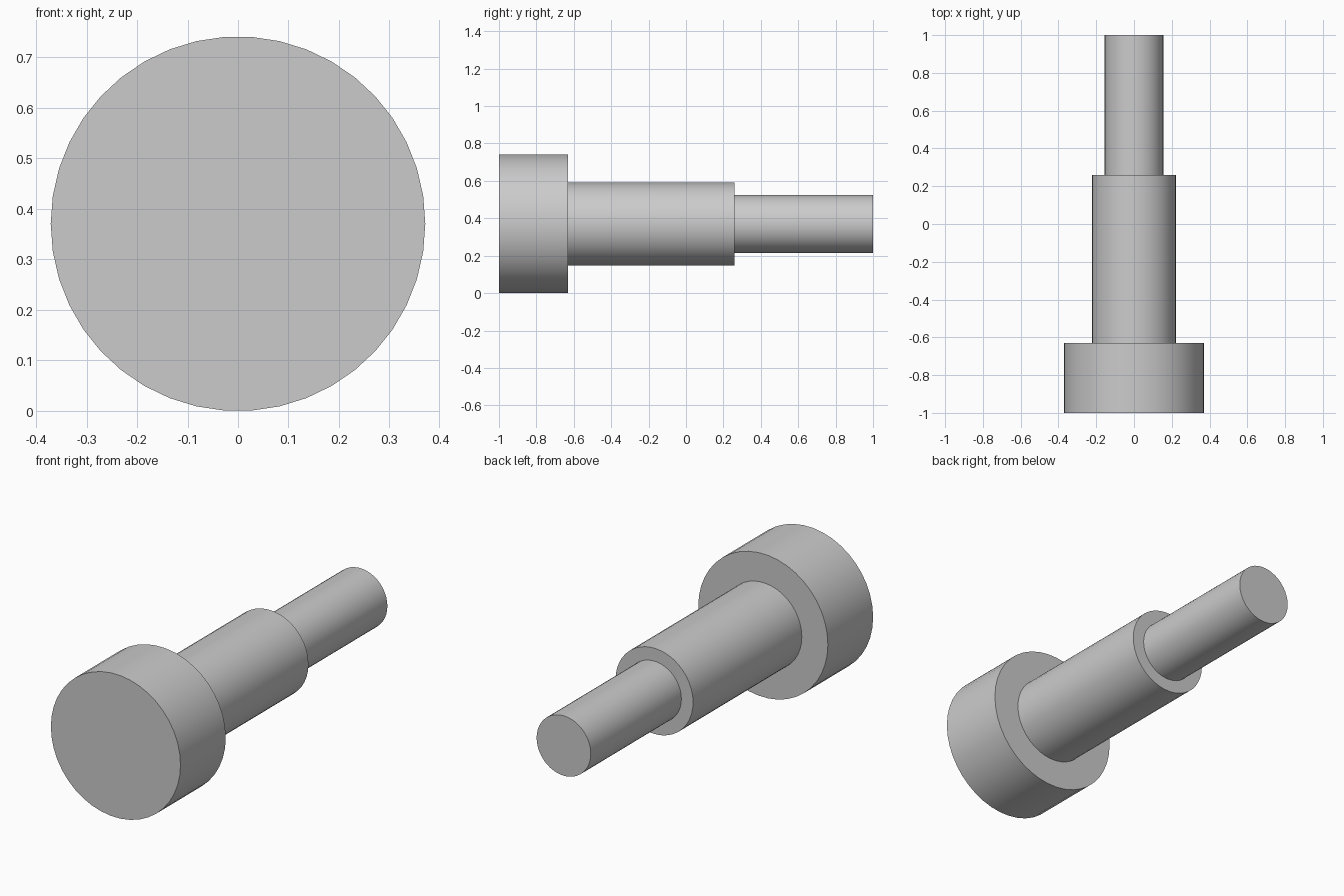
import bpy
import bmesh
from math import radians, tau
from mathutils import Vector

cube = bpy.data.objects.get("Cube")
if cube:
    bpy.data.objects.remove(cube, do_unlink=True)

SIDES = 42
AXIS_Z = 0.37

# Plain grey metal
grey = bpy.data.materials.new("plain_grey")
grey.use_nodes = True
color = (0.6, 0.6, 0.6, 1.0)
grey.diffuse_color = color
grey.node_tree.nodes["Principled BSDF"].inputs["Base Color"].default_value = color

# Radius and length along y: wide head, shaft, narrow tip
profile = [(0, -1), (0.371, -1), (0.371, -0.63), (0.222, -0.63),
           (0.222, 0.259), (0.155, 0.259), (0.155, 1), (0, 1)]

# Turn the stepped profile around the y axis
bm = bmesh.new()
verts = [bm.verts.new((r, y, 0)) for r, y in profile]
edges = [bm.edges.new(pair) for pair in zip(verts, verts[1:])]
bmesh.ops.spin(bm, geom=verts + edges, cent=Vector(), axis=(0, 1, 0),
               angle=tau, steps=SIDES, use_merge=False)
bmesh.ops.remove_doubles(bm, verts=bm.verts, dist=0.0001)
bmesh.ops.dissolve_limit(bm, angle_limit=radians(1), verts=bm.verts, edges=bm.edges)
bmesh.ops.recalc_face_normals(bm, faces=bm.faces)
mesh = bpy.data.meshes.new("stepped_pin")
bm.to_mesh(mesh)
bm.free()
mesh.materials.append(grey)

pin = bpy.data.objects.new("stepped_pin", mesh)
pin.location.z = AXIS_Z
bpy.context.collection.objects.link(pin)

# Round sides, crisp steps
bpy.ops.object.select_all(action="DESELECT")
pin.select_set(True)
bpy.context.view_layer.objects.active = pin
bpy.ops.object.shade_smooth_by_angle(angle=radians(30))
